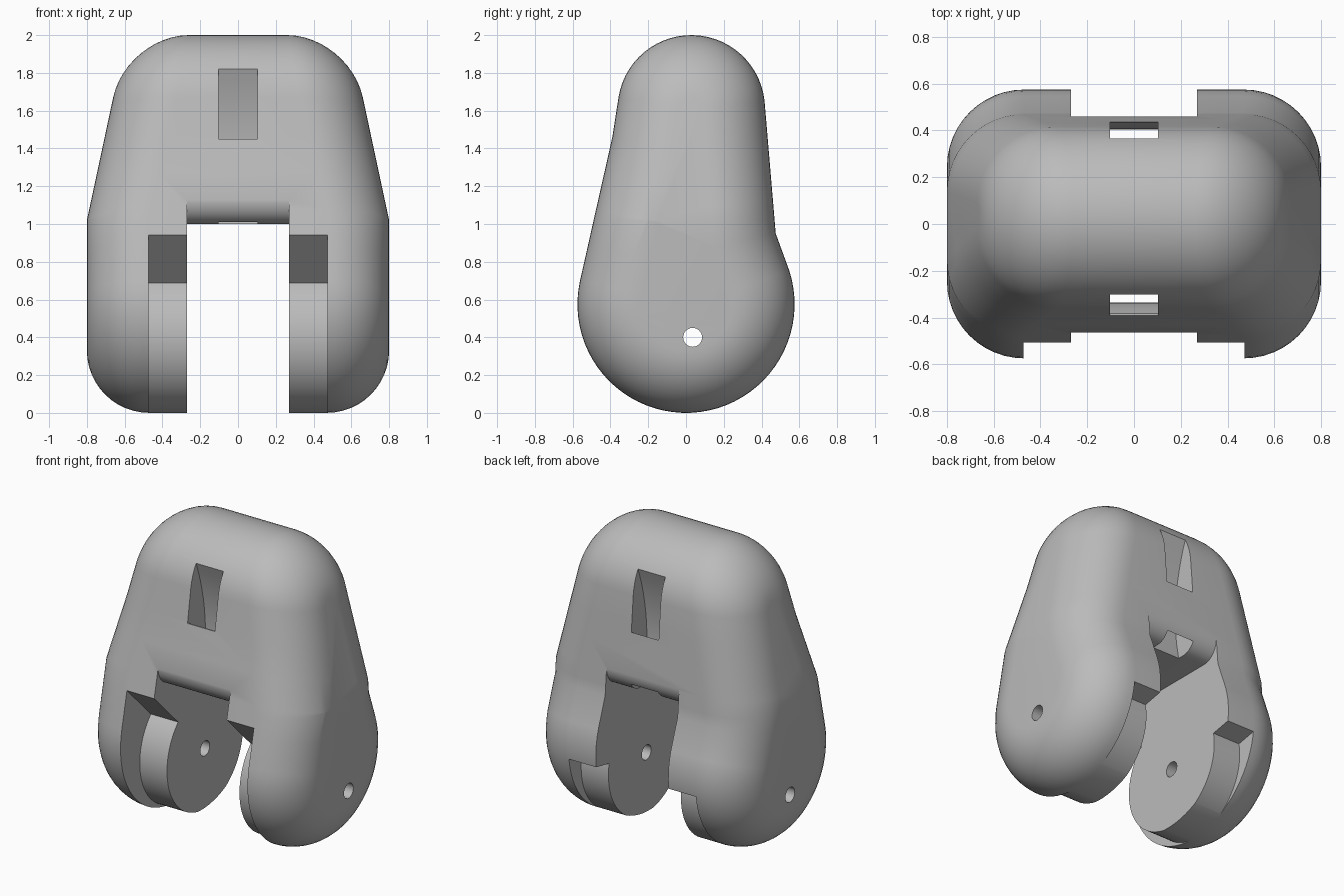
import bpy, bmesh
from math import sin, cos, pi, radians
from mathutils import Vector

default = bpy.data.objects.get("Cube")
if default:
    bpy.data.objects.remove(default)

grey = bpy.data.materials.new("plain_grey")
grey.use_nodes = True
colour = (0.5, 0.5, 0.5, 1)
grey.diffuse_color = colour
grey.node_tree.nodes["Principled BSDF"].inputs["Base Color"].default_value = colour

PIN = (0.035, 0.40)      # pin hole position in y, z
ROUND = 0.33             # side edge rounding
HALF_WIDTH = 0.80
TAPER_START, TAPER = 1.02, 0.214


def arc(centre, ry, rz, start, end, steps):
    """Points in the y-z plane along an elliptical arc, in degrees."""
    angles = [radians(start + (end - start) * i / steps) for i in range(steps + 1)]
    return [Vector((centre[0] + ry * cos(a), centre[1] + rz * sin(a))) for a in angles]


def to_object(bm, name):
    bmesh.ops.recalc_face_normals(bm, faces=bm.faces)
    mesh = bpy.data.meshes.new(name)
    bm.to_mesh(mesh)
    bm.free()
    mesh.materials.append(grey)
    obj = bpy.data.objects.new(name, mesh)
    bpy.context.collection.objects.link(obj)
    return obj


def loft(rings):
    """Skin a list of (x, outline) rings and cap both ends."""
    bm = bmesh.new()
    loops = [[bm.verts.new((x, p[0], p[1])) for p in pts] for x, pts in rings]
    n = len(loops[0])
    for a, b in zip(loops, loops[1:]):
        for i in range(n):
            j = (i + 1) % n
            bm.faces.new((a[i], a[j], b[j], b[i]))
    bm.faces.new(loops[0])
    bm.faces.new(loops[-1])
    return bm


def cut(target, pts, half, name):
    """Cut a prism, extruded along x, out of the target."""
    cutter = to_object(loft([(-half, pts), (half, pts)]), name)
    cutter.hide_render = True
    mod = target.modifiers.new(name, "BOOLEAN")
    mod.operation = "DIFFERENCE"
    mod.solver = "EXACT"
    mod.object = cutter
    bpy.context.view_layer.objects.active = target
    bpy.ops.object.modifier_apply(modifier=name)
    bpy.data.objects.remove(cutter)


# Side outline: small top round, sloping sides, big round foot
top = arc((0.028, 1.61), 0.39, 0.39, 171, 6, 28)
foot = arc((0, 0.575), 0.575, 0.575, 18, -192.5, 44)
waist, chest = Vector((0.475, 0.95)), Vector((-0.39, 1.46))
outline = list(top)
outline += [top[-1].lerp(waist, i / 4) for i in range(1, 5)]
outline += foot
outline += [foot[-1].lerp(chest, i / 4) for i in range(1, 5)]


def inset(pts, dist):
    result = []
    for i, p in enumerate(pts):
        d1 = (p - pts[i - 1]).normalized()
        d2 = (pts[(i + 1) % len(pts)] - p).normalized()
        d = (d1 + d2).normalized()
        result.append(p + Vector((d.y, -d.x)) * dist / max(d.dot(d1), 0.8))
    return result


# Body with rounded sides
rings = []
for i in range(13):
    a = pi / 2 * i / 12
    rings.append((HALF_WIDTH - ROUND * (1 - sin(a)), inset(outline, ROUND * (1 - cos(a)))))
bm = loft([(-x, p) for x, p in reversed(rings)] + rings)
bmesh.ops.bisect_plane(bm, geom=bm.verts[:] + bm.edges[:] + bm.faces[:],
                       plane_co=(0, 0, TAPER_START), plane_no=(0, 0, 1))
for v in bm.verts:
    shift = TAPER * max(0, v.co.z - TAPER_START)
    v.co.x -= shift if v.co.x > 0 else -shift
body = to_object(bm, "forked_body")

# Gap between the two legs, with a rounded web above
gap = [Vector((-1, -1)), Vector((-1, 1.13))]
gap += arc((-0.35, 1.13), 0.115, 0.13, 180, 270, 10)
gap += arc((0.345, 1.13), 0.115, 0.13, 270, 360, 10)
gap += [Vector((1, 1.13)), Vector((1, -1))]
cut(body, gap, 0.27, "leg_gap")

# Stepped track around the inner discs
track = arc(PIN, 0.405, 0.405, 135, 371, 60) + arc(PIN, 1.3, 1.3, 371, 135, 30)
cut(body, track, 0.473, "disc_track")

# Pin hole through both legs
cut(body, arc(PIN, 0.05, 0.05, 0, 345, 23), 1, "pin_hole")

# Curved strap channels, front and back
for side in (-1, 1):
    inner, outer = [], []
    for i in range(15):
        z = 1.82 - 0.92 * i / 14
        inner.append(Vector((0.035 + side * (0.235 + 0.37 * (z - 1.3) ** 2), z)))
    for i in range(11):
        z = 0.90 + 0.55 * i / 10
        outer.append(Vector((0.035 + side * (0.37 + 1.1 * (z - 1.24) ** 2), z)))
    outer += [Vector((0.035 + side * 0.6, 1.45)), Vector((0.035 + side * 0.6, 1.82))]
    cut(body, inner + outer, 0.102, "strap_channel")

# Smooth rounded surfaces, crisp cut edges
bpy.ops.object.select_all(action="DESELECT")
body.select_set(True)
bpy.context.view_layer.objects.active = body
bpy.ops.object.shade_smooth_by_angle(angle=radians(30))
